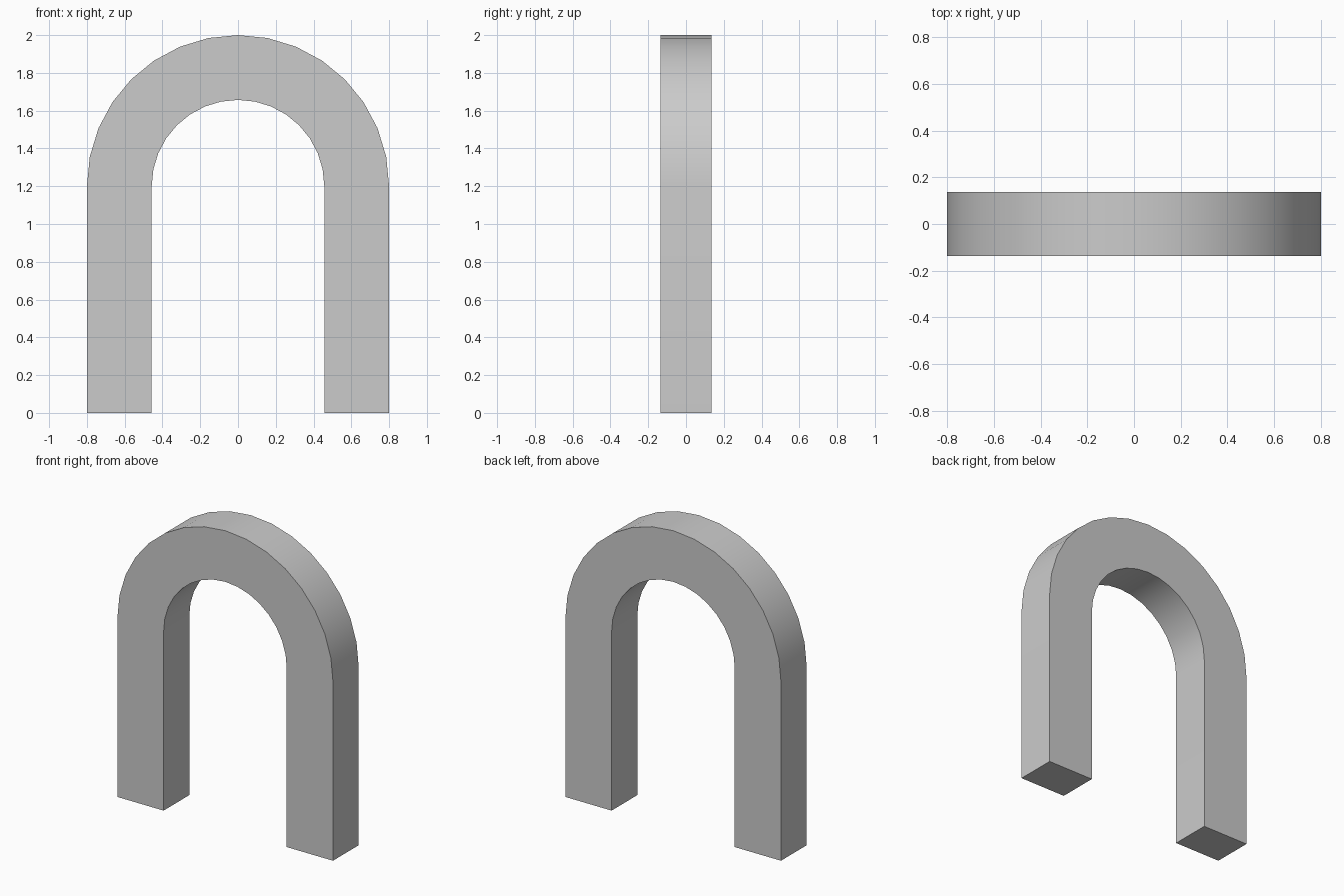
import bpy, bmesh, math

if "Cube" in bpy.data.objects:
    bpy.data.objects.remove(bpy.data.objects["Cube"])

OUTER, INNER = 0.80, 0.457   # radii of the bend
SPRING, HALF_DEPTH = 1.20, 0.136
SEGMENTS = 16

# Stations along the arch: left foot, half-circle bend, right foot
stations = [(-1, 0, 0)]
for i in range(SEGMENTS + 1):
    a = math.pi * (1 - i / SEGMENTS)
    stations.append((math.cos(a), math.sin(a), SPRING))
stations.append((1, 0, 0))

# Rectangular cross-section swept through the stations
bm = bmesh.new()
rings = []
for cx, sz, base in stations:
    rings.append([bm.verts.new((r * cx, y, base + r * sz))
                  for r, y in ((OUTER, -HALF_DEPTH), (OUTER, HALF_DEPTH),
                               (INNER, HALF_DEPTH), (INNER, -HALF_DEPTH))])
for a, b in zip(rings, rings[1:]):
    for k in range(4):
        n = (k + 1) % 4
        bm.faces.new((a[k], a[n], b[n], b[k]))

# Flat feet
bm.faces.new(rings[0])
bm.faces.new(rings[-1])
bmesh.ops.recalc_face_normals(bm, faces=bm.faces)

mesh = bpy.data.meshes.new("arch")
bm.to_mesh(mesh)
bm.free()
arch = bpy.data.objects.new("arch", mesh)
bpy.context.collection.objects.link(arch)

# Smooth bend with crisp edges
bpy.context.view_layer.objects.active = arch
arch.select_set(True)
bpy.ops.object.shade_smooth_by_angle(angle=math.radians(30))
